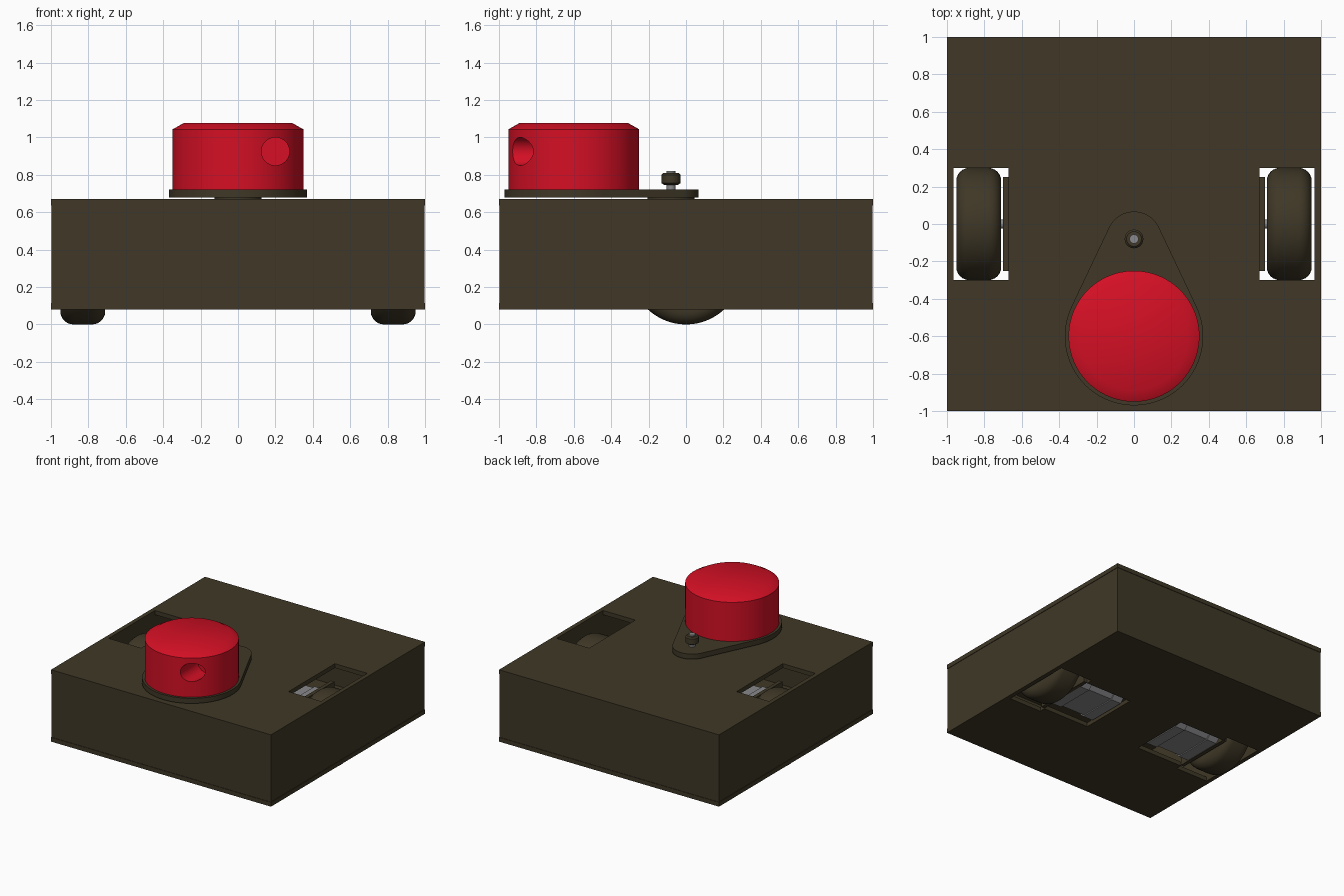
import bpy, bmesh, math
from mathutils import Matrix

if "Cube" in bpy.data.objects:
    bpy.data.objects.remove(bpy.data.objects["Cube"])


def material(name, rgb):
    m = bpy.data.materials.new(name)
    m.diffuse_color = (*rgb, 1)
    m.use_nodes = True
    m.node_tree.nodes["Principled BSDF"].inputs["Base Color"].default_value = m.diffuse_color
    return m


BROWN = material("dark_brown", (0.050, 0.039, 0.020))
RED = material("bright_red", (0.66, 0.005, 0.018))
GREY = material("metal_grey", (0.25, 0.25, 0.26))


def finish(name, bm, mat, smooth=False):
    bmesh.ops.recalc_face_normals(bm, faces=bm.faces)
    me = bpy.data.meshes.new(name)
    bm.to_mesh(me)
    bm.free()
    ob = bpy.data.objects.new(name, me)
    bpy.context.collection.objects.link(ob)
    if mat:
        me.materials.append(mat)
    if smooth:
        shade(ob)
    return ob


def select(ob):
    bpy.ops.object.select_all(action='DESELECT')
    ob.select_set(True)
    bpy.context.view_layer.objects.active = ob


def shade(ob):
    select(ob)
    bpy.ops.object.shade_smooth_by_angle(angle=math.radians(30))


def box(name, x, y, z, mat):
    bm = bmesh.new()
    bmesh.ops.create_cube(bm, size=1)
    for v in bm.verts:
        for i, (a, b) in enumerate((x, y, z)):
            v.co[i] = a if v.co[i] < 0 else b
    return finish(name, bm, mat)


def lathe(name, profile, loc, mat, axis='Z', n=64):
    """Closed solid from (radius, height) points turned about an axis."""
    bm = bmesh.new()
    rings = [[bm.verts.new((r * math.cos(2 * math.pi * i / n), r * math.sin(2 * math.pi * i / n), h))
              for i in range(n)] for r, h in profile]
    for a, b in zip(rings, rings[1:]):
        for i in range(n):
            j = (i + 1) % n
            bm.faces.new((a[i], a[j], b[j], b[i]))
    bm.faces.new(rings[0])
    bm.faces.new(rings[-1])
    turn = {'Z': Matrix(), 'X': Matrix.Rotation(math.pi / 2, 4, 'Y'),
            'Y': Matrix.Rotation(math.pi / 2, 4, 'X')}[axis]
    bmesh.ops.transform(bm, matrix=Matrix.Translation(loc) @ turn, verts=bm.verts)
    return finish(name, bm, mat, True)


def extrude(name, pts, z0, z1, mat, matrix=Matrix()):
    bm = bmesh.new()
    f = bm.faces.new([bm.verts.new((x, y, z0)) for x, y in pts])
    top = bmesh.ops.extrude_face_region(bm, geom=[f])['geom']
    bmesh.ops.translate(bm, vec=(0, 0, z1 - z0), verts=[v for v in top if isinstance(v, bmesh.types.BMVert)])
    bmesh.ops.transform(bm, matrix=matrix, verts=bm.verts)
    return finish(name, bm, mat, True)


def cut(ob, cutter):
    cutter.hide_render = True
    mod = ob.modifiers.new("cut", 'BOOLEAN')
    mod.operation = 'DIFFERENCE'
    mod.solver = 'EXACT'
    mod.object = cutter
    select(ob)
    bpy.ops.object.modifier_apply(modifier=mod.name)
    bpy.data.objects.remove(cutter)


def span(s, a, b):
    return tuple(sorted((s * a, s * b)))


# Chassis: top and bottom plates with four thin walls between
T = 0.035
Z0, Z1 = 0.08, 0.67
bottom = box("bottom_plate", (-1, 1), (-1, 1), (Z0, Z0 + T), BROWN)
top = box("top_plate", (-1, 1), (-1, 1), (Z1 - T, Z1), BROWN)
W = 0.996
for s, side in ((-1, "front"), (1, "back")):
    box(side + "_wall", (-W, W), span(s, W - 0.03, W), (Z0 + T, Z1 - T), BROWN)
for s, side in ((-1, "left"), (1, "right")):
    box(side + "_wall", span(s, W - 0.03, W), (-W + 0.03, W - 0.03), (Z0 + T, Z1 - T), BROWN)

# Wheel and motor openings, wheels, motors and mounts
arc = [(0.3 - 0.07 + 0.07 * math.sin(t), 0.05 + 0.07 * math.cos(t))
       for t in [math.radians(a) for a in range(0, 91, 15)]]
tyre = [(r, -h) for r, h in arc] + [(r, h) for r, h in reversed(arc)]
H, C = 0.21, 0.045
octagon = [(-H + C, -H), (H - C, -H), (H, -H + C), (H, H - C),
           (H - C, H), (-H + C, H), (-H, H - C), (-H, -H + C)]
for s, side in ((-1, "left"), (1, "right")):
    for plate in (top, bottom):
        cut(plate, box("cutter", span(s, 0.67, 0.965), (-0.3, 0.3), (-0.5, 1.5), None))
    cut(bottom, box("cutter", span(s, 0.25, 0.70), (-0.25, 0.25), (-0.5, 0.4), None))
    lathe(side + "_wheel", tyre, (s * 0.83, 0, 0.3), BROWN, 'X')
    lathe(side + "_axle", [(0.025, -0.05), (0.025, 0.05)], (s * 0.70, 0, 0.3), GREY, 'X', 24)
    box(side + "_motor_mount", span(s, 0.67, 0.70), (-0.25, 0.25), (0.085, 0.55), BROWN)
    # Motor body with end caps, chamfered square section
    for part, a, b, k in (("motor_front_cap", 0.58, 0.67, 1), ("motor_body", 0.36, 0.58, 0.96),
                          ("motor_rear_cap", 0.27, 0.36, 1)):
        lo, hi = span(s, a, b)
        extrude(f"{side}_{part}", [(x * k, y * k) for x, y in octagon], lo, hi, GREY,
                Matrix.Translation((0, 0, 0.3)) @ Matrix.Rotation(math.pi / 2, 4, 'Y'))

# Teardrop scanner base: two arcs joined by tangents
R, r, cy, py = 0.37, 0.147, -0.6, -0.08
tilt = math.asin((R - r) / (py - cy))


def sweep(rad, y, a, b, n):
    return [(rad * math.cos(a + (b - a) * i / n), y + rad * math.sin(a + (b - a) * i / n))
            for i in range(n + 1)]


outline = sweep(R, cy, math.pi - tilt, 2 * math.pi + tilt, 48) + sweep(r, py, tilt, math.pi - tilt, 24)
extrude("scanner_base", outline, 0.68, 0.722, BROWN)

# Drive motor, shaft and pulley at the narrow end
lathe("scanner_drive_motor", [(0.125, 0.45), (0.125, 0.68)], (0, py, 0), BROWN)
lathe("scanner_shaft", [(0.024, 0.70), (0.024, 0.82)], (0, py, 0), GREY, n=24)
lathe("scanner_pulley", [(0.035, 0.745), (0.05, 0.755), (0.05, 0.80), (0.04, 0.81)], (0, py, 0), BROWN, n=32)

# Red scanner head with one blind sensor hole in front
head = lathe("scanner_head", [(0.35, 0.722), (0.35, 1.043), (0.29, 1.077)], (0, cy, 0), RED, n=96)
cut(head, lathe("cutter", [(0.075, -0.2), (0.075, 0.2)], (0.2, -0.9, 0.925), None, 'Y', 32))
shade(head)
